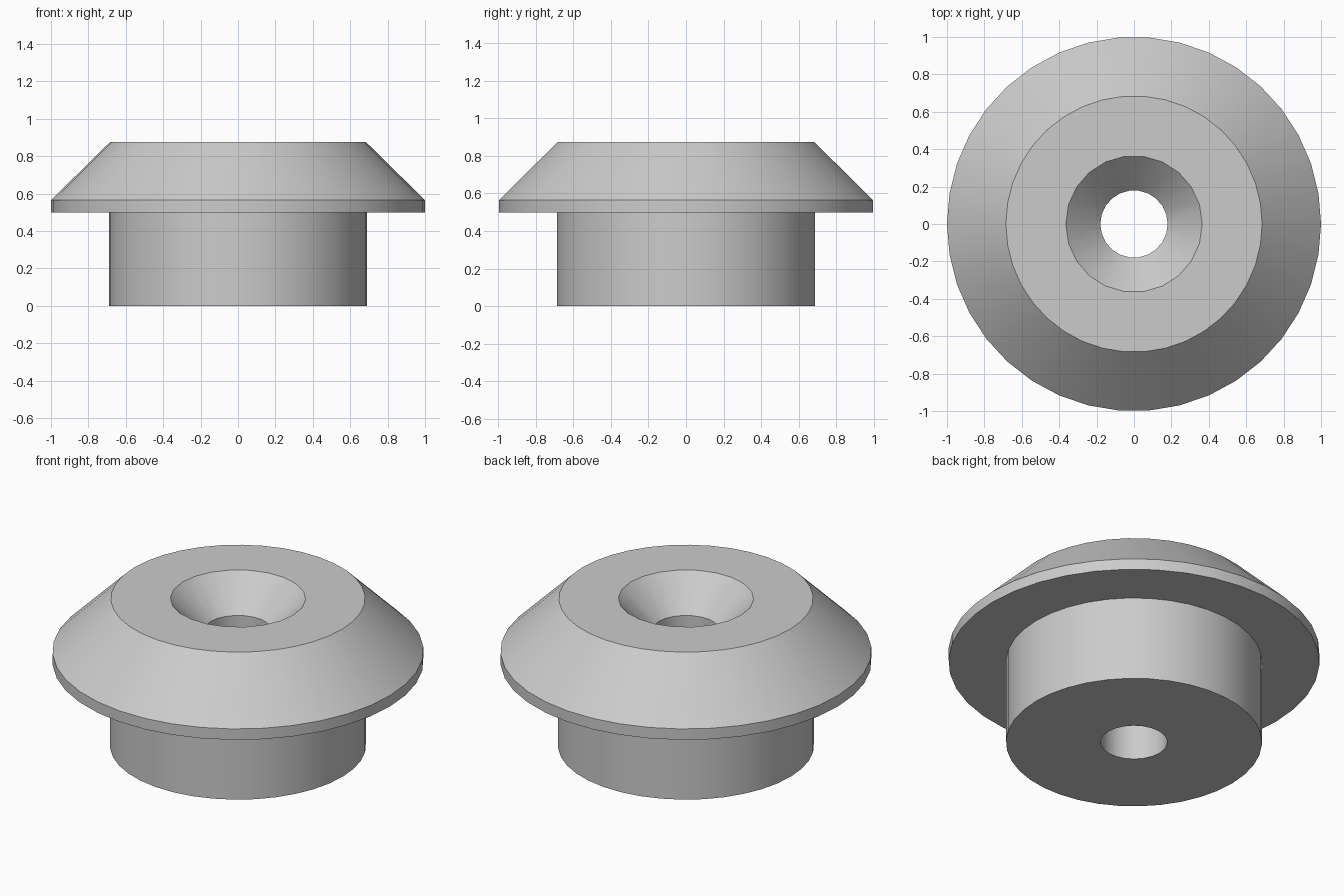
import bpy, bmesh
from math import radians, sin, cos, tau

cube = bpy.data.objects.get("Cube")
if cube:
    bpy.data.objects.remove(cube, do_unlink=True)

grey = bpy.data.materials.new("light_grey")
grey.use_nodes = True
colour = (0.6, 0.6, 0.6, 1)
grey.diffuse_color = colour
grey.node_tree.nodes["Principled BSDF"].inputs["Base Color"].default_value = colour


def lathe(name, profile, sides):
    """Closed solid turned round z from (radius, height) points, bottom to top."""
    bm = bmesh.new()
    rings = [[bm.verts.new((r * cos(tau * i / sides), r * sin(tau * i / sides), z))
              for i in range(sides)] for r, z in profile]
    for low, high in zip(rings, rings[1:]):
        for i in range(sides):
            j = (i + 1) % sides
            bm.faces.new((low[i], low[j], high[j], high[i]))
    bm.faces.new(rings[0][::-1])
    bm.faces.new(rings[-1])
    mesh = bpy.data.meshes.new(name)
    bm.to_mesh(mesh)
    bm.free()
    mesh.materials.append(grey)
    obj = bpy.data.objects.new(name, mesh)
    bpy.context.collection.objects.link(obj)
    return obj


# Round stem with a wide, bevelled flange on top
body = lathe("flanged_bushing",
             [(0.69, 0), (0.69, 0.5), (1, 0.5), (1, 0.565), (0.685, 0.875)], 38)

# Through bore with a 45 degree countersink, extended past both ends
cutter = lathe("bore_cutter",
               [(0.18, -0.1), (0.18, 0.69), (0.365, 0.875), (0.465, 0.975)], 22)
cutter.hide_render = True

bore = body.modifiers.new("bore", 'BOOLEAN')
bore.operation = 'DIFFERENCE'
bore.solver = 'EXACT'
bore.object = cutter

bpy.ops.object.select_all(action='DESELECT')
body.select_set(True)
bpy.context.view_layer.objects.active = body
bpy.ops.object.modifier_apply(modifier="bore")
bpy.data.objects.remove(cutter, do_unlink=True)

# Smooth round walls, crisp rims
bpy.ops.object.shade_smooth_by_angle(angle=radians(30))
